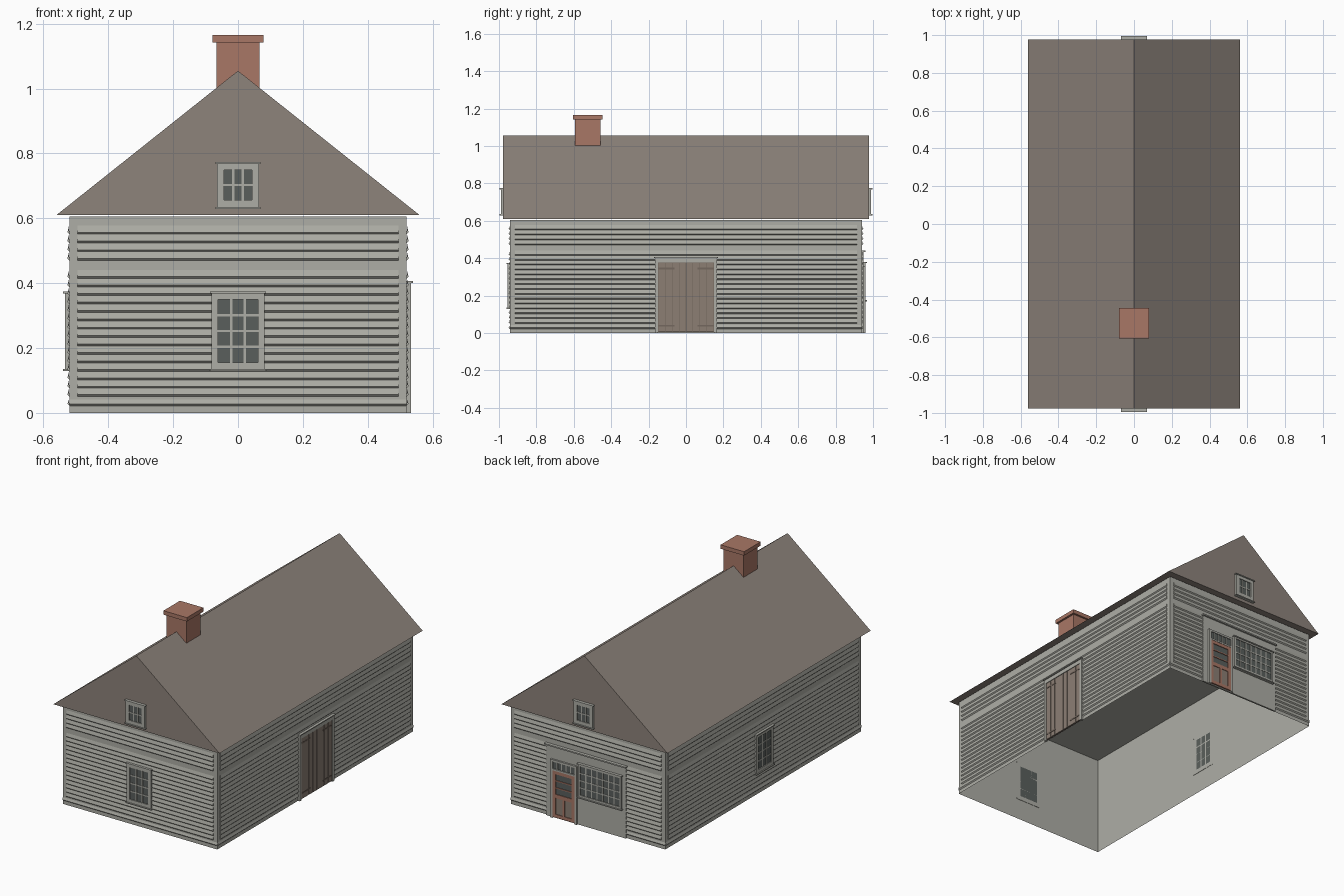
import bpy, bmesh, math
from mathutils import Matrix

cube = bpy.data.objects.get("Cube")
if cube:
    bpy.data.objects.remove(cube, do_unlink=True)


def srgb(code):
    vals = [int(code[i:i + 2], 16) / 255 for i in (0, 2, 4)]
    return [v / 12.92 if v < 0.04 else ((v + 0.055) / 1.055) ** 2.4 for v in vals] + [1]


def material(name, code):
    m = bpy.data.materials.new(name)
    m.use_nodes = True
    m.diffuse_color = srgb(code)
    m.node_tree.nodes["Principled BSDF"].inputs["Base Color"].default_value = srgb(code)
    return m


PAINT = material("grey paint", "aeaea6")
ROOF = material("brown shingle", "8d837b")
BRICK = material("red brick", "a97766")
GLASS = material("dark glass", "5a5f5c")
WOOD = material("brown door wood", "8c7f74")
IRON = material("dark strap wood", "74675e")

# Each wall: turn about z, distance of its plane from the centre
FRONT, RIGHT = (0, 0.942), (90, 0.52)
BACK, LEFT = (180, 0.942), (-90, 0.52)
GABLES = {"front": (0, 0.977), "back": (180, 0.977)}


def finish(name, bm, mat, turn=0):
    bm.transform(Matrix.Rotation(math.radians(turn), 4, "Z"))
    me = bpy.data.meshes.new(name)
    bm.to_mesh(me)
    bm.free()
    me.materials.append(mat)
    ob = bpy.data.objects.new(name, me)
    bpy.context.collection.objects.link(ob)
    return ob


def add_box(bm, x0, x1, y0, y1, z0, z1):
    m = Matrix.Translation(((x0 + x1) / 2, (y0 + y1) / 2, (z0 + z1) / 2))
    m = m @ Matrix.Diagonal((x1 - x0, y1 - y0, z1 - z0, 1))
    bmesh.ops.create_cube(bm, size=1, matrix=m)


def plates(name, wall, mat, depth, rects):
    """Plates on a wall: rects are (u0, u1, z0, z1), depth is how far they stand out."""
    bm = bmesh.new()
    for u0, u1, z0, z1 in rects:
        add_box(bm, u0, u1, -wall[1] - depth, -wall[1] + 0.002, z0, z1)
    return finish(name, bm, mat, wall[0])


def border(u0, u1, z0, z1, w):
    return [(u0, u0 + w, z0, z1), (u1 - w, u1, z0, z1),
            (u0 + w, u1 - w, z0, z0 + w), (u0 + w, u1 - w, z1 - w, z1)]


def grid_bars(u0, u1, z0, z1, cols, rows, w):
    bars = []
    for i in range(1, cols):
        u = u0 + (u1 - u0) * i / cols
        bars.append((u - w / 2, u + w / 2, z0, z1))
    for j in range(1, rows):
        z = z0 + (z1 - z0) * j / rows
        bars.append((u0, u1, z - w / 2, z + w / 2))
    return bars


def window(name, wall, u0, u1, z0, z1, cols, rows, w=0.02, bar=0.007):
    inner = (u0 + w, u1 - w, z0 + w, z1 - w)
    plates(name + "_glass", wall, GLASS, 0.008, [inner])
    plates(name + "_muntins", wall, PAINT, 0.010, grid_bars(*inner, cols, rows, bar))
    plates(name + "_frame", wall, PAINT, 0.013, border(u0, u1, z0, z1, w))
    plates(name + "_cap_and_sill", wall, PAINT, 0.019,
           [(u0 - 0.005, u1 + 0.005, z1 - 0.002, z1 + 0.004),
            (u0 - 0.005, u1 + 0.005, z0 - 0.006, z0)])


def siding(name, wall, half, z0, count, pitch=0.025):
    """Lapped boards, thick at the lower lip."""
    bm = bmesh.new()
    for i in range(count):
        z = z0 + i * pitch
        rows = []
        for out, zz in ((0, z), (0.006, z + 0.006), (0.001, z + pitch)):
            rows.append([bm.verts.new((u, -wall[1] - out, zz)) for u in (-half, half)])
        for a, b in zip(rows, rows[1:]):
            bm.faces.new((a[0], a[1], b[1], b[0]))
        for k in (0, 1):
            end = [r[k] for r in rows]
            bm.faces.new(end if k else end[::-1])
    return finish(name, bm, PAINT, wall[0])


# Wall shell, open underneath
bm = bmesh.new()
add_box(bm, -0.52, 0.52, -0.942, 0.942, 0, 0.605)
bmesh.ops.delete(bm, geom=[f for f in bm.faces if f.normal.z < -0.5], context="FACES")
finish("wall_shell", bm, PAINT)

# Lapped siding with plain corner boards and a plain band between
for label, wall, half in (("front", FRONT, 0.495), ("right", RIGHT, 0.915),
                          ("back", BACK, 0.495), ("left", LEFT, 0.915)):
    siding(label + "_lower_siding", wall, half, 0.05, 15, 0.026)
    siding(label + "_upper_siding", wall, half, 0.47, 4, 0.027)
    siding(label + "_base_board", wall, half + 0.025, 0.022, 1, 0.02)

# Roof prism
bm = bmesh.new()
ends = [[bm.verts.new((x, y, z)) for x, z in ((-0.56, 0.61), (0.56, 0.61), (0, 1.055))]
        for y in (-0.978, 0.978)]
a, b = ends
bm.faces.new(a)
bm.faces.new(b[::-1])
for i in range(3):
    j = (i + 1) % 3
    bm.faces.new((a[j], a[i], b[i], b[j]))
bmesh.ops.recalc_face_normals(bm, faces=bm.faces)
finish("roof", bm, ROOF)

# Chimney
bm = bmesh.new()
add_box(bm, -0.067, 0.067, -0.593, -0.458, 0.98, 1.145)
add_box(bm, -0.079, 0.079, -0.605, -0.446, 1.142, 1.166)
finish("chimney", bm, BRICK)

# Small-paned windows
window("front_window", FRONT, -0.082, 0.082, 0.135, 0.37, 3, 4, 0.02)
window("left_window", LEFT, -0.082, 0.082, 0.135, 0.37, 3, 4, 0.02)
for label, wall in GABLES.items():
    window(label + "_gable_window", wall, -0.064, 0.064, 0.635, 0.77, 3, 2, 0.021)

# Plank double door
plates("barn_door_frame", RIGHT, PAINT, 0.013,
       [(-0.166, -0.149, 0, 0.4), (0.149, 0.166, 0, 0.4), (-0.149, 0.149, 0.376, 0.4)])
plates("barn_door_cap", RIGHT, PAINT, 0.019, [(-0.17, 0.17, 0.4, 0.406)])
plates("barn_door_back", RIGHT, IRON, 0.0075, [(-0.149, 0.149, 0.004, 0.376)])
step = 0.298 / 8
plates("barn_door_planks", RIGHT, WOOD, 0.010,
       [(-0.149 + i * step + 0.0015, -0.149 + (i + 1) * step - 0.0015, 0.005, 0.375)
        for i in range(8)])
plates("barn_door_straps", RIGHT, IRON, 0.012,
       [(u, u + 0.085, z, z + 0.009) for u in (-0.147, 0.062) for z in (0.034, 0.34)])

# Shop front panel and cornice
plates("shop_panel", BACK, PAINT, 0.008, [(-0.28, 0.26, 0, 0.435)])
plates("shop_cornice", BACK, PAINT, 0.019, [(-0.285, 0.265, 0.432, 0.44)])
shop = (BACK[0], BACK[1] + 0.006)
window("shop_window", shop, -0.055, 0.235, 0.175, 0.375, 7, 4, 0.012, 0.007)

# Shop door with transom
u0, u1 = -0.228, -0.08
plates("shop_door_frame", shop, PAINT, 0.013,
       [(u0 - 0.015, u0, 0, 0.355), (u1, u1 + 0.015, 0, 0.355),
        (u0, u1, 0.343, 0.355), (u0, u1, 0.29, 0.3)])
plates("transom_glass", shop, GLASS, 0.007, [(u0, u1, 0.3, 0.343)])
plates("transom_muntins", shop, PAINT, 0.009, grid_bars(u0, u1, 0.3, 0.343, 5, 1, 0.006))
plates("shop_door_glass", shop, GLASS, 0.007, [(u0, u1, 0.14, 0.28)])
plates("shop_door_panels", shop, WOOD, 0.007, [(u0, u1, 0.01, 0.14)])
mid = (u0 + u1) / 2
plates("shop_door_rails", shop, BRICK, 0.011,
       border(u0, u1, 0.006, 0.29, 0.02)
       + [(u0 + 0.02, u1 - 0.02, 0.125, 0.148), (mid - 0.008, mid + 0.008, 0.026, 0.125),
          (u0 + 0.02, u1 - 0.02, 0.184, 0.19), (u0 + 0.02, u1 - 0.02, 0.227, 0.233)])
